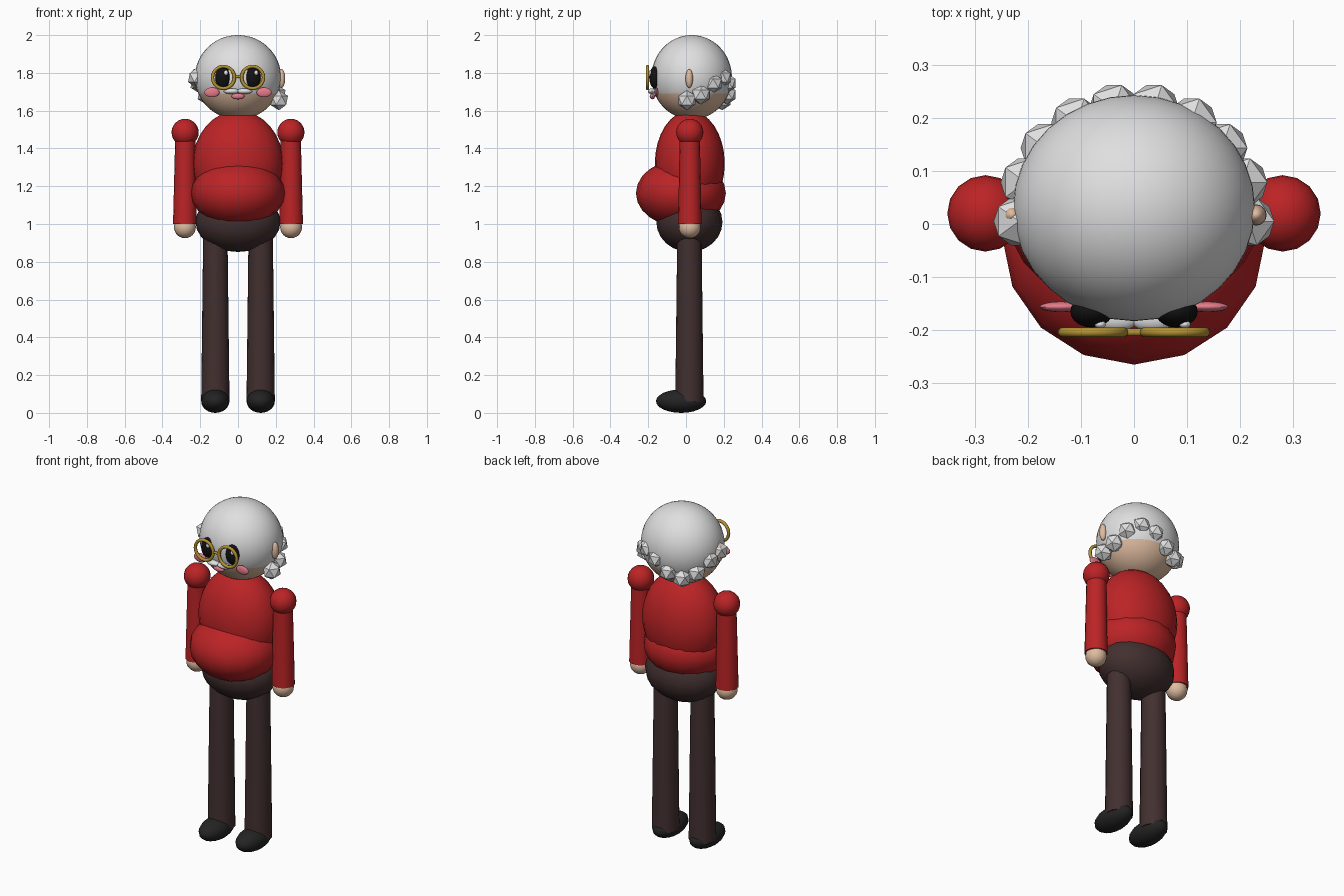
import bpy, math
from mathutils import Vector

if "Cube" in bpy.data.objects:
    bpy.data.objects.remove(bpy.data.objects["Cube"])


def mat(name, rgb):
    m = bpy.data.materials.new(name)
    m.diffuse_color = (*rgb, 1)
    m.use_nodes = True
    m.node_tree.nodes["Principled BSDF"].inputs["Base Color"].default_value = m.diffuse_color
    return m


RED = mat("red_sweater", (0.50, 0.017, 0.019))
BROWN = mat("dark_brown_trousers", (0.055, 0.029, 0.029))
SKIN = mat("skin", (0.74, 0.50, 0.35))
WHITE = mat("white_hair", (0.74, 0.74, 0.74))
BLACK = mat("black_shoes", (0.017, 0.017, 0.017))
EYE = mat("eye_black", (0.006, 0.006, 0.007))
GLINT = mat("eye_glint", (0.95, 0.95, 0.95))
GOLD = mat("gold", (0.46, 0.29, 0.03))
PINK = mat("pink", (0.78, 0.20, 0.26))


def finish(name, m, smooth=True):
    o = bpy.context.object
    o.name = name
    o.data.materials.append(m)
    if smooth:
        bpy.ops.object.shade_smooth_by_angle(angle=math.radians(45))
    return o


def ball(name, m, loc, size, seg=24, rings=16):
    bpy.ops.mesh.primitive_uv_sphere_add(segments=seg, ring_count=rings, radius=1, location=loc)
    bpy.context.object.scale = size
    bpy.ops.object.transform_apply(location=False, rotation=False, scale=True)
    return finish(name, m)


def limb(name, m, bottom, top, r_bottom, r_top, seg=16):
    a, b = Vector(bottom), Vector(top)
    bpy.ops.mesh.primitive_cone_add(vertices=seg, radius1=r_bottom, radius2=r_top,
                                    depth=(b - a).length, location=(a + b) / 2)
    bpy.context.object.rotation_euler = (b - a).to_track_quat('Z', 'Y').to_euler()
    return finish(name, m)


# body masses
ball("chest", RED, (0, 0.02, 1.32), (0.24, 0.185, 0.28))
ball("belly", RED, (0, -0.027, 1.163), (0.248, 0.238, 0.178), 16, 12)
ball("hips", BROWN, (0, 0.018, 1.01), (0.225, 0.175, 0.158), 16, 12)

# head: white above, skin below
head = ball("head", WHITE, (0, 0.03, 1.777), (0.228, 0.213, 0.223), 32, 32)
head.data.materials.append(SKIN)
for p in head.data.polygons:
    if p.center.z + 1.777 < 1.70:
        p.material_index = 1

# faceted hair tufts in a wavy half ring round the back
for i in range(10):
    a = math.pi * i / 9
    bpy.ops.mesh.primitive_ico_sphere_add(
        subdivisions=1, radius=0.053,
        location=(0.217 * math.cos(a), 0.005 + 0.215 * math.sin(a), 1.715 - 0.06 * math.cos(3 * a)))
    finish("hair_tuft", WHITE, False)

# mouth and bridge of the glasses
ball("mouth", PINK, (0, -0.178, 1.676), (0.035, 0.014, 0.016), 16, 8)
bpy.ops.mesh.primitive_cylinder_add(vertices=12, radius=0.007, depth=0.05,
                                    location=(0, -0.204, 1.78), rotation=(0, math.pi / 2, 0))
finish("glasses_bridge", GOLD)

# paired parts
for s in (-1, 1):
    # face
    ball("ear", SKIN, (s * 0.23, 0.017, 1.77), (0.02, 0.02, 0.05), 16, 10)
    ball("eye", EYE, (s * 0.08, -0.165, 1.776), (0.04, 0.03, 0.058), 20, 12)
    ball("eye_glint", GLINT, (s * 0.08 + 0.016, -0.189, 1.80), (0.011, 0.008, 0.013), 12, 8)
    bpy.ops.mesh.primitive_torus_add(major_segments=28, minor_segments=10, major_radius=0.058,
                                     minor_radius=0.009, location=(s * 0.077, -0.204, 1.776),
                                     rotation=(math.pi / 2, 0, 0))
    finish("glasses_rim", GOLD)
    ball("cheek", PINK, (s * 0.138, -0.156, 1.697), (0.04, 0.01, 0.026), 16, 10)
    ball("moustache_half", WHITE, (s * 0.034, -0.18, 1.703), (0.042, 0.022, 0.015), 16, 10)
    # arm
    ball("shoulder", RED, (s * 0.28, 0.02, 1.485), (0.072, 0.072, 0.072), 16, 12)
    limb("arm", RED, (s * 0.282, 0.02, 1.0), (s * 0.279, 0.02, 1.48), 0.062, 0.053)
    ball("hand", SKIN, (s * 0.281, 0.02, 0.983), (0.058, 0.058, 0.058), 16, 12)
    # leg
    limb("leg", BROWN, (s * 0.12, 0.018, 0.06), (s * 0.12, 0.018, 0.98), 0.075, 0.064)
    ball("shoe", BLACK, (s * 0.12, -0.026, 0.062), (0.075, 0.133, 0.062), 16, 12)
